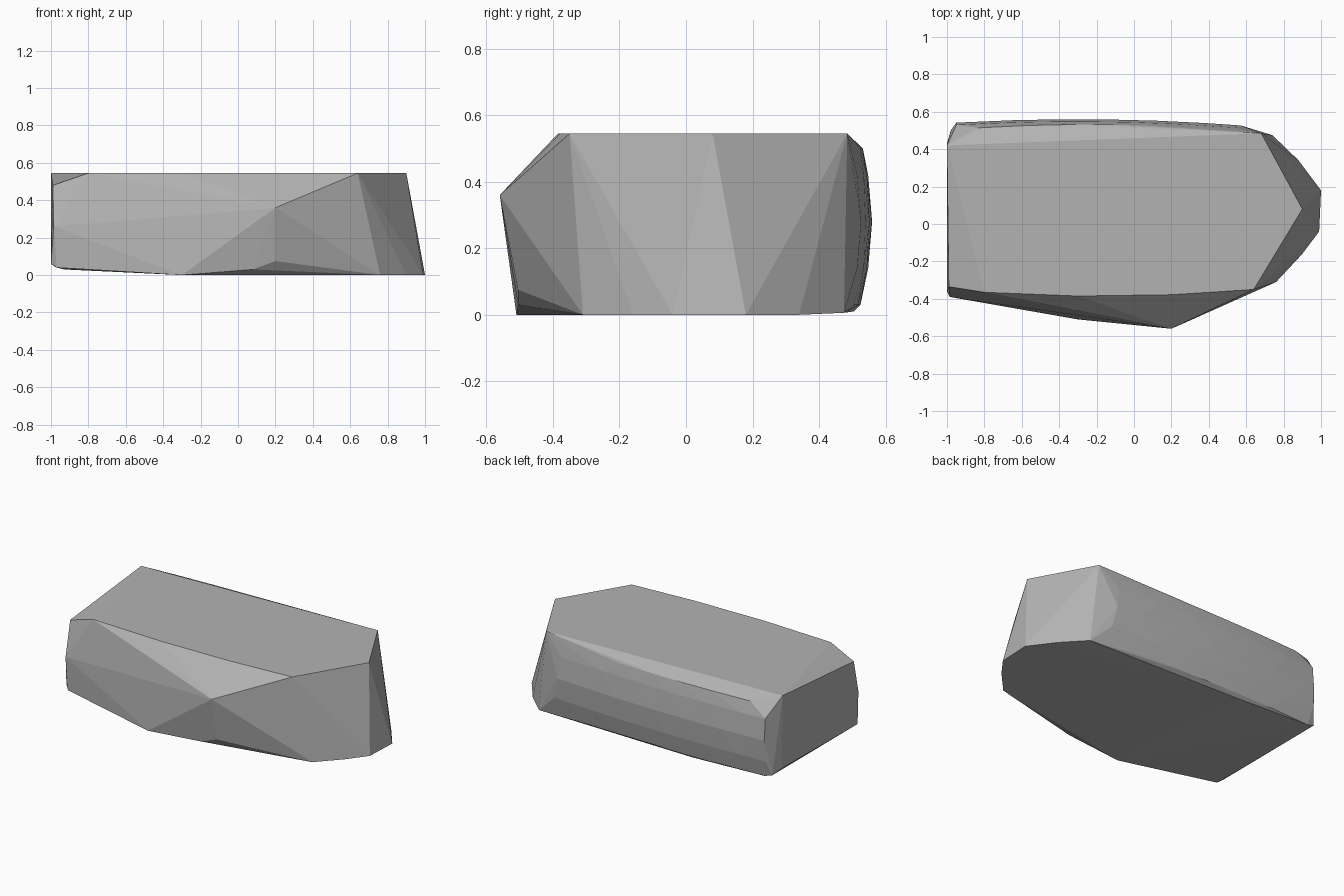
import bpy
import bmesh

cube = bpy.data.objects.get("Cube")
if cube:
    bpy.data.objects.remove(cube, do_unlink=True)

# One plain stone colour
stone = bpy.data.materials.new("stone grey")
stone.use_nodes = True
grey = (0.45, 0.45, 0.45, 1)
stone.diffuse_color = grey
stone.node_tree.nodes["Principled BSDF"].inputs["Base Color"].default_value = grey

TOP = 0.545

# Flat top outline
top = [(x, y, TOP) for x, y in (
    (-1, 0.42), (-0.8, -0.365), (-0.3, -0.385), (0.2, -0.378),
    (0.64, -0.35), (0.9, 0.08), (0.68, 0.485))]

# Pointed end of the base, resting on the ground
base = [(x, y, 0) for x, y in (
    (-0.3, -0.51), (0.76, -0.31), (0.9, -0.16), (0.99, -0.04),
    (1, 0.18), (0.88, 0.34))]

# Chipped front and blunt end
chips = [(0.2, -0.56, 0.36), (0.2, -0.505, 0.075), (0.08, -0.505, 0.03),
         (-0.99, -0.335, 0.48), (-0.985, -0.39, 0.26),
         (-1, -0.36, 0.06), (-0.97, -0.385, 0.04),
         (-0.98, 0.5, 0.045), (-1, 0.43, 0.07)]

# Gently bulging back: rows of (height, depth, left end, right end)
rows = [(0.5, 0.532, -0.83, 0.5), (0.42, 0.548, -0.95, 0.55),
        (0.28, 0.56, -0.95, 0.57), (0.14, 0.548, -0.95, 0.6),
        (0.03, 0.525, -0.93, 0.55)]
back = [(0.74, 0.475, 0.006), (-0.4, 0.505, 0.01)]
STEPS = 6
for r, (z, y, left, right) in enumerate(rows):
    for i in range(STEPS + 1):
        t = i / STEPS
        if 0 < i < STEPS:
            t += 0.04 * (-1) ** r
        bow = 0.025 * (2 * t - 0.85) ** 2
        back.append((left + (right - left) * t, y - bow, z))

# Wrap all corners in a faceted convex boulder
bm = bmesh.new()
for p in top + base + chips + back:
    bm.verts.new(p)
hull = bmesh.ops.convex_hull(bm, input=bm.verts)
spare = {v for v in hull["geom_interior"] + hull["geom_unused"]
         if isinstance(v, bmesh.types.BMVert)}
bmesh.ops.delete(bm, geom=list(spare), context="VERTS")
bmesh.ops.recalc_face_normals(bm, faces=bm.faces)
mesh = bpy.data.meshes.new("boulder")
bm.to_mesh(mesh)
bm.free()
mesh.materials.append(stone)
bpy.context.collection.objects.link(bpy.data.objects.new("boulder", mesh))
